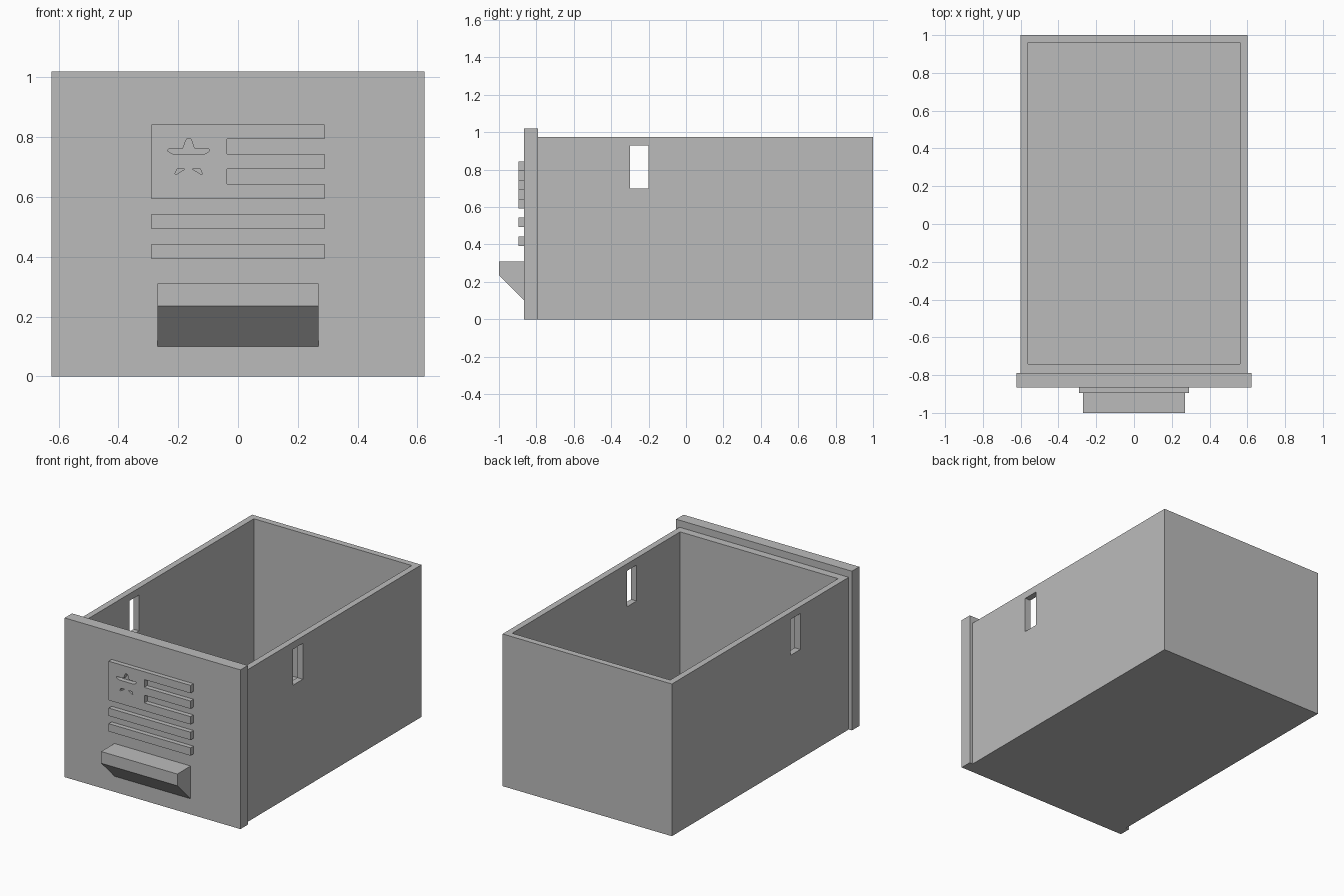
import bpy, bmesh
from mathutils import Vector

cube = bpy.data.objects.get("Cube")
if cube:
    bpy.data.objects.remove(cube, do_unlink=True)

grey = bpy.data.materials.new("plain_grey")
grey.use_nodes = True
grey.diffuse_color = (0.5, 0.5, 0.5, 1)
grey.node_tree.nodes["Principled BSDF"].inputs["Base Color"].default_value = (0.5, 0.5, 0.5, 1)


def prism(name, points, offset):
    """Extrude a closed flat outline along an offset."""
    bm = bmesh.new()
    face = bm.faces.new([bm.verts.new(p) for p in points])
    moved = bmesh.ops.extrude_face_region(bm, geom=[face])["geom"]
    bmesh.ops.translate(bm, vec=Vector(offset),
                        verts=[v for v in moved if isinstance(v, bmesh.types.BMVert)])
    bmesh.ops.recalc_face_normals(bm, faces=bm.faces)
    mesh = bpy.data.meshes.new(name)
    bm.to_mesh(mesh)
    bm.free()
    mesh.materials.append(grey)
    obj = bpy.data.objects.new(name, mesh)
    bpy.context.collection.objects.link(obj)
    return obj


def box(name, x0, x1, y0, y1, z0, z1):
    return prism(name, [(x0, y0, z0), (x1, y0, z0), (x1, y1, z0), (x0, y1, z0)],
                 (0, 0, z1 - z0))


def cut(obj, cutter):
    mod = obj.modifiers.new("cut", "BOOLEAN")
    mod.operation = "DIFFERENCE"
    mod.solver = "EXACT"
    mod.object = cutter
    bpy.context.view_layer.objects.active = obj
    bpy.ops.object.modifier_apply(modifier=mod.name)
    bpy.data.objects.remove(cutter, do_unlink=True)


# Open drawer box with a slot through both side walls
drawer = box("drawer_box", -0.6, 0.6, -0.79, 1, 0, 0.975)
cut(drawer, box("cavity", -0.56, 0.56, -0.74, 0.96, 0.04, 1.2))
cut(drawer, box("side_slots", -0.8, 0.8, -0.3, -0.2, 0.7, 0.93))

# Front plate
FRONT = -0.865
box("front_plate", -0.623, 0.623, FRONT, -0.79, 0, 1.02)

# Handle with a sloping underside
handle = [(FRONT, 0.31), (-1, 0.31), (-1, 0.235), (FRONT, 0.1)]
prism("handle", [(-0.27, y, z) for y, z in handle], (0.54, 0, 0))

# Raised panel with three stripes, as one comb-shaped outline
L, M, R = -0.29, -0.037, 0.29
comb = [(L, 0.593), (R, 0.593), (R, 0.643), (M, 0.643), (M, 0.693), (R, 0.693),
        (R, 0.743), (M, 0.743), (M, 0.793), (R, 0.793), (R, 0.843), (L, 0.843)]
panel = prism("striped_panel", [(x, FRONT, z) for x, z in comb], (0, -0.03, 0))

# Star cut-outs: a rounded upper half and two leg tips
CX = -0.165
half = [(0.006, 0.795), (0.011, 0.785), (0.019, 0.762), (0.067, 0.76),
        (0.071, 0.755), (0.064, 0.749), (0.051, 0.743)]
upper = [(CX + x, z) for x, z in half] + [(CX - x, z) for x, z in reversed(half)]
leg = [(0.013, 0.693), (0.039, 0.693), (0.046, 0.677), (0.042, 0.675), (0.026, 0.685)]
for outline in (upper, [(CX + x, z) for x, z in leg], [(CX - x, z) for x, z in leg]):
    cut(panel, prism("star_cutter", [(x, FRONT + 0.02, z) for x, z in outline], (0, -0.1, 0)))

# Full-width lower stripes
for name, z in (("middle_stripe", 0.493), ("bottom_stripe", 0.393)):
    box(name, L, R, FRONT - 0.03, FRONT, z, z + 0.05)
